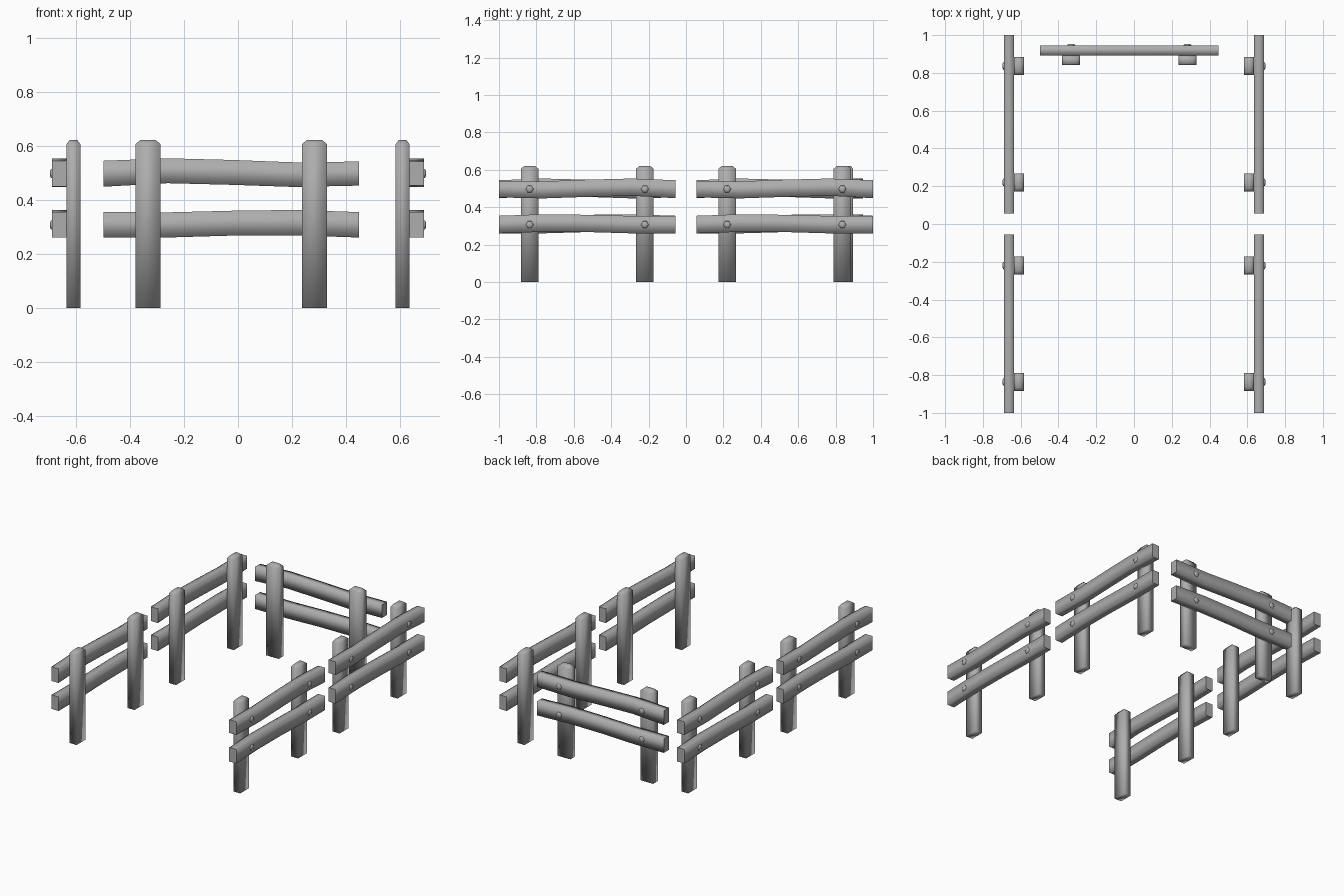
import bpy, bmesh, math
from mathutils import Matrix, Vector

cube = bpy.data.objects.get("Cube")
if cube:
    bpy.data.objects.remove(cube, do_unlink=True)

# One weathered wood grey for everything
GREY = (0.42, 0.42, 0.42, 1.0)
wood = bpy.data.materials.new("grey_wood")
wood.use_nodes = True
wood.diffuse_color = GREY
bsdf = wood.node_tree.nodes["Principled BSDF"]
bsdf.inputs["Base Color"].default_value = GREY
bsdf.inputs["Roughness"].default_value = 0.8

HALF = 0.472        # half length of a rail
POST_X = 0.308      # post offset from the section centre
RAIL_T = 0.053      # rail thickness, outwards (-y)
POST_T = 0.052      # post thickness, inwards (+y)


def loft_mesh(name, rings, sharp_ends):
    """Skin closed rings of points; optionally keep the end caps crisp."""
    bm = bmesh.new()
    loops = [[bm.verts.new(p) for p in ring] for ring in rings]
    n = len(loops[0])
    for a, b in zip(loops, loops[1:]):
        for i in range(n):
            j = (i + 1) % n
            bm.faces.new((a[i], a[j], b[j], b[i]))
    caps = [bm.faces.new(loops[0]), bm.faces.new(loops[-1])]
    bmesh.ops.recalc_face_normals(bm, faces=bm.faces)
    for f in bm.faces:
        f.smooth = True
    for cap, sharp in zip(caps, sharp_ends):
        if sharp:
            for e in cap.edges:
                e.smooth = False
    me = bpy.data.meshes.new(name)
    bm.to_mesh(me)
    bm.free()
    me.materials.append(wood)
    return me


def rail_mesh(name, bottoms, tops):
    """Warped plank: bottom and top heights at even stations along x."""
    last = len(tops) - 1
    rings = []
    for i, (lo, hi) in enumerate(zip(bottoms, tops)):
        x = -HALF + 2 * HALF * i / last
        rings.append([(x, -RAIL_T, lo), (x, 0, lo), (x, 0, hi), (x, -RAIL_T, hi)])
    return loft_mesh(name, rings, (True, True))


def post_mesh():
    """Square post with a chamfered top."""
    rings = []
    for z, w, inset in ((0, 0.047, 0), (0.605, 0.047, 0), (0.621, 0.028, 0.012)):
        rings.append([(-w, inset, z), (w, inset, z),
                      (w, POST_T - inset, z), (-w, POST_T - inset, z)])
    return loft_mesh("post", rings, (False, False))


def bolt_mesh():
    """Shallow six-sided bolt head facing -y."""
    rings = []
    for y, r in ((0.004, 0.022), (-0.004, 0.019), (-0.008, 0.010)):
        rings.append([(r * math.cos(k * math.pi / 3), y, r * math.sin(k * math.pi / 3))
                      for k in range(6)])
    return loft_mesh("bolt", rings, (False, False))


upper = rail_mesh("upper_rail", (0.452, 0.447, 0.455, 0.461, 0.448),
                  (0.541, 0.538, 0.547, 0.553, 0.544))
lower = rail_mesh("lower_rail", (0.260, 0.268, 0.267, 0.260, 0.260),
                  (0.354, 0.362, 0.359, 0.353, 0.354))
post = post_mesh()
bolt = bolt_mesh()


def place(name, mesh, matrix):
    ob = bpy.data.objects.new(name, mesh)
    ob.matrix_world = matrix
    bpy.context.collection.objects.link(ob)


# Fence sections: name, position, turn (outer side is local -y)
SECTIONS = (
    ("left_front", (0.635, -0.528), 90),
    ("left_back", (0.635, 0.528), 90),
    ("right_front", (-0.635, -0.528), -90),
    ("right_back", (-0.635, 0.528), -90),
    ("back", (-0.025, 0.893), 180),
)

for name, (x, y), turn in SECTIONS:
    frame = Matrix.Translation((x, y, 0)) @ Matrix.Rotation(math.radians(turn), 4, "Z")
    place(name + "_upper_rail", upper, frame)
    place(name + "_lower_rail", lower, frame)
    for side, label in ((-1, "a"), (1, "b")):
        place(f"{name}_post_{label}", post, frame @ Matrix.Translation((side * POST_X, 0, 0)))
        for z, level in ((0.497, "upper"), (0.307, "lower")):
            spot = Vector((side * POST_X, -RAIL_T, z))
            place(f"{name}_{level}_bolt_{label}", bolt, frame @ Matrix.Translation(spot))
